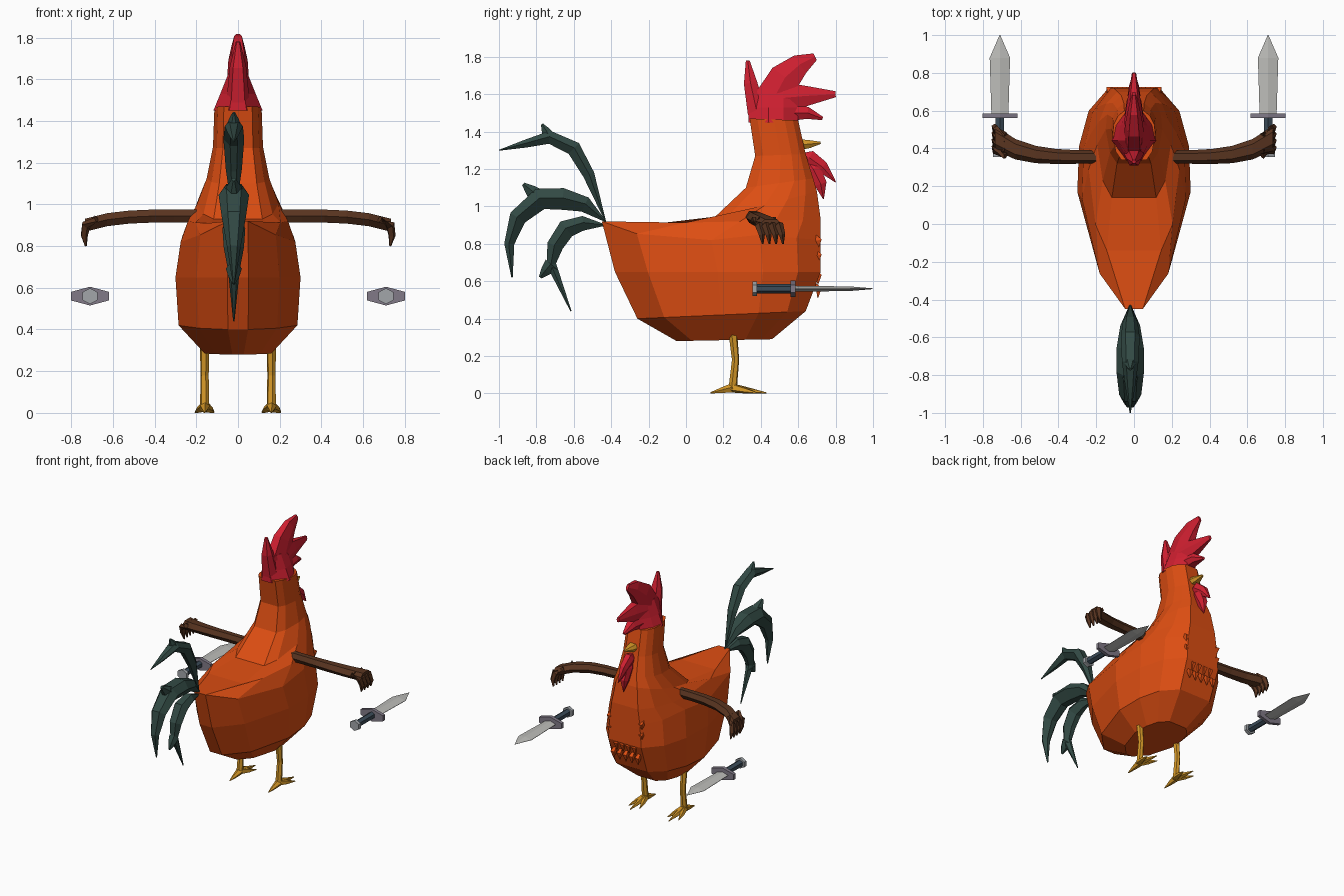
import bpy, bmesh, math
from mathutils import Vector

if "Cube" in bpy.data.objects:
    bpy.data.objects.remove(bpy.data.objects["Cube"], do_unlink=True)


def material(name, red, green, blue):
    mat = bpy.data.materials.new(name)
    mat.use_nodes = True
    mat.diffuse_color = (red, green, blue, 1)
    shader = next(node for node in mat.node_tree.nodes if node.type == "BSDF_PRINCIPLED")
    shader.inputs["Base Color"].default_value = mat.diffuse_color
    return mat


ORANGE = material("orange plumage", .72, .075, .006)
RED = material("comb red", .63, .014, .03)
GREEN = material("dark green tail", .032, .068, .058)
BROWN = material("brown wing", .098, .034, .014)
GOLD = material("golden leg", .66, .31, .02)
STEEL = material("blade steel", .5, .5, .48)
GUARD = material("guard grey", .22, .195, .245)
GRIP = material("slate grip", .045, .072, .1)
POMMEL = material("pommel grey", .36, .38, .4)


def build(name, mat, lofts):
    """Make one object from several lofts, each a list of equal rings."""
    bm = bmesh.new()
    for rings in lofts:
        loops = [[bm.verts.new(point) for point in ring] for ring in rings]
        for lower, upper in zip(loops, loops[1:]):
            for i in range(len(lower)):
                bm.faces.new((lower[i - 1], lower[i], upper[i], upper[i - 1]))
        bm.faces.new(loops[0])
        bm.faces.new(loops[-1])
    bmesh.ops.recalc_face_normals(bm, faces=bm.faces)
    mesh = bpy.data.meshes.new(name)
    bm.to_mesh(mesh)
    bm.free()
    mesh.materials.append(mat)
    bpy.context.collection.objects.link(bpy.data.objects.new(name, mesh))


def slab_ring(start, end, width, profile, centre=0):
    """Mirrored ring between two points (y, z) of the middle plane."""
    half = []
    for along, share in profile:
        y, z = Vector(start).lerp(Vector(end), along)
        half.append((share * width, y, z))
    return ([(centre + x, y, z) for x, y, z in half]
            + [(centre - x, y, z) for x, y, z in reversed(half)])


def leaf_taper(t):
    return .06 + .94 * math.sin(math.pi * t ** .8)


def spike_taper(t):
    return 1 - .8 * t ** 1.5


def plume(path, height, width, profile, taper, centre=0):
    """Flat feather following a path in the middle plane."""
    points = [Vector(point) for point in path]
    last = len(points) - 1
    rings = []
    for i, point in enumerate(points):
        ahead = (points[min(i + 1, last)] - points[max(i - 1, 0)]).normalized()
        size = taper(i / last)
        out = Vector((ahead.y, -ahead.x)) * height * size
        rings.append(slab_ring(point + out, point - out, width * size, profile, centre))
    return rings


def oval(count):
    angles = [math.tau * i / count for i in range(count)]
    return [(math.cos(angle), math.sin(angle)) for angle in angles]


def tube(path, radii, sides=6):
    """Round limb with rings set square to its path."""
    points = [Vector(point) for point in path]
    rings = []
    for i, (point, radius) in enumerate(zip(points, radii)):
        ahead = points[min(i + 1, len(points) - 1)] - points[max(i - 1, 0)]
        across = ahead.orthogonal().normalized()
        other = ahead.normalized().cross(across)
        rings.append([point + radius * (across * a + other * b) for a, b in oval(sides)])
    return rings


# Body: tilted rings from belly to neck, each from a back to a front point
BELLY = [(0, .17), (.16, .66), (.5, 1), (.72, .97), (.89, .8), (1, .45)]
NECK = [(0, .6), (.16, .85), (.5, 1), (.72, .95), (.89, .75), (1, .45)]
belly = [slab_ring(back, front, width, BELLY) for back, front, width in (
    ((-.05, .28), (.46, .29), .16), ((-.26, .4), (.64, .44), .285),
    ((-.38, .65), (.72, .65), .3), ((-.45, .92), (.72, .82), .275))]
# the edge dips between tail and shoulder
belly[-1] = [(x, y, z - (.05 if -.4 < y < .3 else 0)) for x, y, z in belly[-1]]
neck = [slab_ring(back, front, width, NECK) for back, front, width in (
    ((-.14, .91), (.72, .93), .24), ((.14, .93), (.7, 1.08), .195),
    ((.32, 1.1), (.68, 1.15), .15), ((.37, 1.27), (.64, 1.28), .12),
    ((.34, 1.47), (.6, 1.46), .113))]
build("body", ORANGE, [belly + neck])

# Chest feather tufts: two overlapping rows and a pair on each side
spots = [((i - (count - 1) / 2) * .05, height)
         for count, height in ((5, .56), (4, .63)) for i in range(count)]
spots += [(x, z) for x in (-.13, .13) for z in (.74, .82)]
build("chest_feathers", ORANGE, [
    tube([(x, .68, z + .03), (x, .71, z), (x, .705, z - .05)], [.01, .022, .002], sides=4)
    for x, z in spots])

# Head cap, comb, beak and wattles
LENS = [(0, .6), (.5, 1), (1, .6)]
cap = [slab_ring((.335, height), (.6, height), width, [(0, .35), (.4, 1), (.7, .85), (1, .35)])
       for height, width in ((1.45, .118), (1.53, .085), (1.63, .045))]
build("head_cap", RED, [cap])
spikes = (([(.38, 1.5), (.345, 1.66), (.33, 1.78)], .05),
          ([(.46, 1.56), (.53, 1.69), (.61, 1.76), (.69, 1.8)], .1),
          ([(.52, 1.58), (.63, 1.59), (.8, 1.6)], .08),
          ([(.54, 1.5), (.65, 1.5), (.73, 1.47)], .045))
build("comb", RED, [plume(path, height, .055, LENS, spike_taper) for path, height in spikes])
build("beak", GOLD, [plume([(.6, 1.33), (.66, 1.333), (.72, 1.34)], .03, .045, LENS, spike_taper)])
lobes = ([(.6, 1.28), (.66, 1.26), (.73, 1.21), (.8, 1.13)],
         [(.62, 1.28), (.68, 1.2), (.72, 1.12), (.735, 1.04)])
build("wattles", RED, [plume(path, .042, .035, LENS, leaf_taper) for path in lobes])

# Tail: three curved feathers, each with one barb splitting off
FEATHER = [(0, .5), (.45, 1), (1, .35)]


def tail_feather(name, path, height, width, fork, barb_tip):
    base = Vector(path[fork])
    barb = [base, base.lerp(Vector(barb_tip), .5), barb_tip]
    build(name, GREEN, [
        plume(path, height, width, FEATHER, leaf_taper, centre=-.02),
        plume(barb, height * .8, width * .7, FEATHER, spike_taper, centre=-.02)])


tail_feather("upper_tail_feather",
             [(-.43, .92), (-.52, 1.17), (-.6, 1.31), (-.73, 1.37), (-.86, 1.335), (-1, 1.3)],
             .04, .05, 3, (-.77, 1.44))
tail_feather("middle_tail_feather",
             [(-.43, .92), (-.54, 1.01), (-.66, 1.04), (-.78, 1.04), (-.9, .94),
              (-.945, .8), (-.93, .62)],
             .06, .075, 3, (-.87, 1.12))
tail_feather("lower_tail_feather",
             [(-.43, .9), (-.55, .91), (-.64, .88), (-.7, .79), (-.72, .69), (-.615, .44)],
             .05, .055, 4, (-.78, .62))

for sign, side in ((1, "left"), (-1, "right")):
    def flip(points):
        return [(sign * x, y, z) for x, y, z in points]

    # Wing: sections along x, sweeping forward and down at the tip
    wing = []
    for step in range(6):
        t = step / 5
        bend = t ** 4
        wing.append(flip([(.2 + .535 * t, .355 + .1 * bend + (.035 + .03 * t * t) * a,
                           .945 - .045 * bend + .036 * b) for a, b in oval(6)]))
    # Feather fingers curling down from the wing tip
    fingers = []
    for i in range(4):
        y = .36 + .036 * i
        curl = [(.68, y, .93), (.73, y + .03, .9), (.738, y + .045, .85), (.73, y + .05, .8)]
        fingers.append(tube(flip(curl), [.018, .024, .018, .005], sides=5))
    build(side + "_wing", BROWN, [wing] + fingers)

    # Leg with three splayed toes and a spur
    leg = tube(flip([(.16, .25, .33), (.16, .265, .18), (.16, .25, .03)]), [.024, .02, .023])
    toes = [tube(flip([(.16, .25, .03), (.16 + splay * .6, .25 + reach * .5, .016),
                       (.16 + splay, .25 + reach, .003)]), [.026, .016, .003], sides=5)
            for splay, reach in ((-.045, .13), (0, .18), (.045, .13), (0, -.12))]
    build(side + "_leg", GOLD, [leg] + toes)

    # Sword pointing forward: six-sided sections of (y, half width, half height)
    def bar(name, mat, flat, sections):
        outline = ((1, flat), (0, 1), (-1, flat), (-1, -flat), (0, -1), (1, -flat))
        build(side + name, mat, [[[(sign * .71 + width * a, y, .56 + height * b)
                                   for a, b in outline] for y, width, height in sections]])

    bar("_blade", STEEL, .1, [(.58, .045, .016), (.88, .054, .012), (1, .002, .002)])
    bar("_guard", GUARD, .45, [(y, .092, .045) for y in (.56, .585)])
    bar("_grip", GRIP, .5, [(y, .022, .026) for y in (.375, .565)])
    bar("_pommel", POMMEL, .5, [(y, .036, .038) for y in (.355, .38)])
